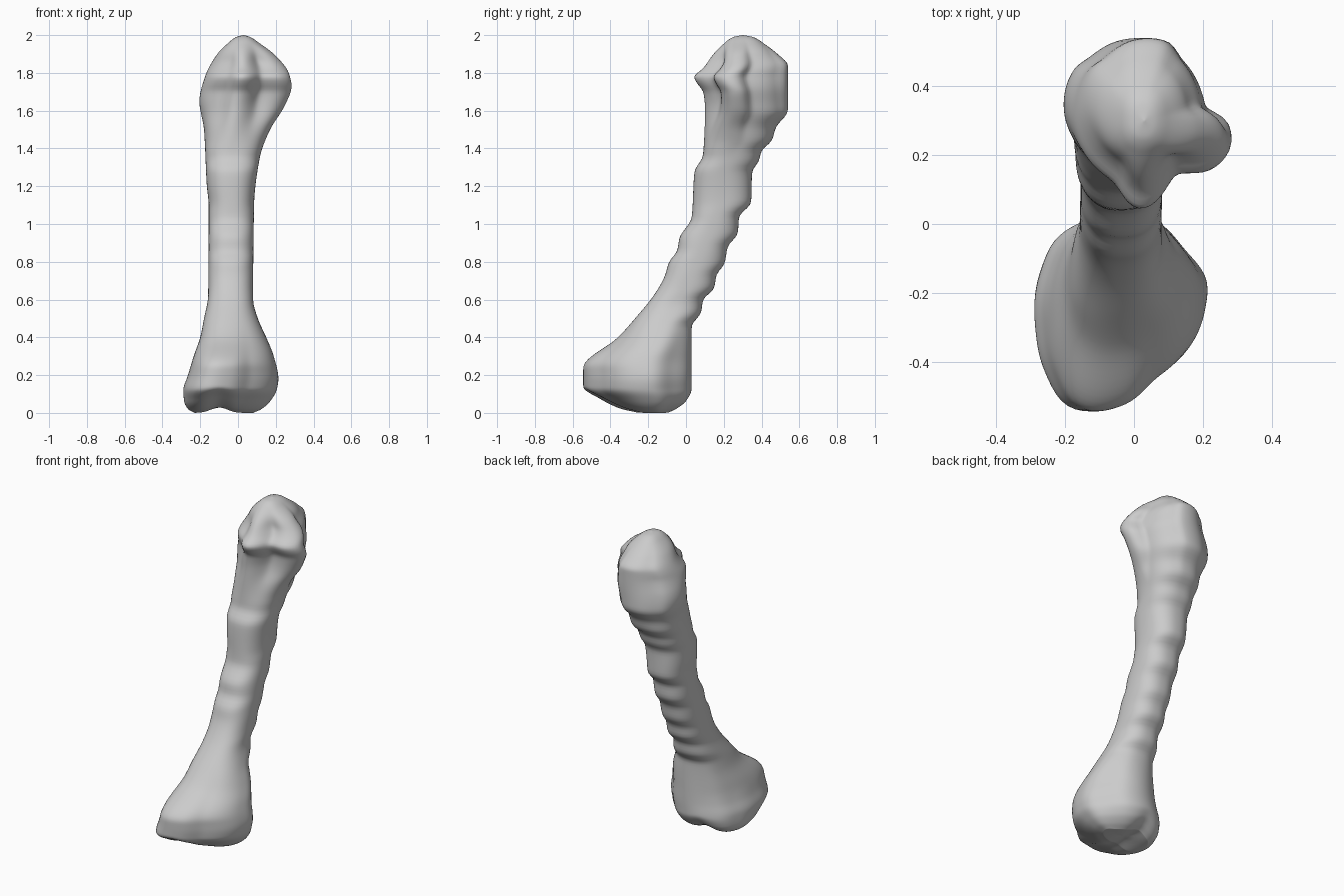
import bpy
import bmesh
from math import atan2, hypot, cos, sin, pi, exp

cube = bpy.data.objects.get("Cube")
if cube:
    bpy.data.objects.remove(cube, do_unlink=True)

SIDES, RINGS = 80, 150


def smooth_curve(keys):
    """Monotone curve through (position, value) keys."""
    keys = sorted(keys)
    slopes = [(b[1] - a[1]) / (b[0] - a[0]) for a, b in zip(keys, keys[1:])]
    tangents = [slopes[0]]
    for left, right in zip(slopes, slopes[1:]):
        tangents.append(2 * left * right / (left + right) if left * right > 0 else 0)
    tangents.append(slopes[-1])

    def evaluate(t):
        i = 0
        while i < len(slopes) - 1 and t > keys[i + 1][0]:
            i += 1
        width = keys[i + 1][0] - keys[i][0]
        u = min(max((t - keys[i][0]) / width, 0), 1)
        blend = u * u * (3 - 2 * u)
        return (keys[i][1] * (1 - blend) + keys[i + 1][1] * blend
                + width * u * (1 - u) * ((1 - u) * tangents[i] - u * tangents[i + 1]))
    return evaluate


def radial_outline(points):
    """Turn a top outline into a radius by angle, scaled to a unit box."""
    xs, ys = zip(*points)
    mid_x, mid_y = (min(xs) + max(xs)) / 2, (min(ys) + max(ys)) / 2
    half_x, half_y = (max(xs) - min(xs)) / 2, (max(ys) - min(ys)) / 2
    polar = []
    for x, y in points:
        u, v = (x - mid_x) / half_x, (y - mid_y) / half_y
        polar.append((atan2(v, u), hypot(u, v)))
    return smooth_curve([(a + turn * 2 * pi, r) for turn in (-1, 0, 1) for a, r in polar])


def ramp(start, end, t):
    u = min(max((t - start) / (end - start), 0), 1)
    return u * u * (3 - 2 * u)


# Cross-section outlines of the two knobs
head_outline = radial_outline([
    (-.205, .33), (-.17, .45), (-.12, .485), (-.03, .54), (.09, .54), (.14, .48), (.21, .33),
    (.28, .28), (.285, .22), (.24, .17), (.12, .15), (0, .05), (-.08, .13), (-.16, .2)])
foot_outline = radial_outline([
    (-.29, -.28), (-.275, -.14), (-.22, -.02), (-.14, .03), (.05, .03), (.14, -.06), (.205, -.15),
    (.2, -.25), (.06, -.45), (-.05, -.54), (-.2, -.54), (-.26, -.44)])

# Extents of the bone at each height
low_x = smooth_curve([
    (0, -.23), (.02, -.265), (.06, -.285), (.12, -.29), (.2, -.265), (.3, -.235), (.4, -.2),
    (.5, -.18), (.62, -.158), (1.1, -.155), (1.2, -.165), (1.5, -.18), (1.65, -.205),
    (1.78, -.175), (1.9, -.11), (1.96, -.05), (1.99, -.01), (2, .028)])
high_x = smooth_curve([
    (0, .08), (.02, .125), (.06, .17), (.12, .205), (.18, .215), (.3, .19), (.4, .15),
    (.5, .105), (.6, .08), (1.1, .085), (1.35, .115), (1.5, .17), (1.62, .245),
    (1.73, .285), (1.8, .27), (1.9, .19), (1.96, .11), (1.99, .065), (2, .032)])
front_y = smooth_curve([
    (0, -.28), (.02, -.36), (.07, -.46), (.13, -.545), (.24, -.545), (.4, -.36), (.5, -.27),
    (.63, -.165), (.73, -.11), (.8, -.09), (.86, -.045), (.93, -.035), (.98, 0), (1.03, .03),
    (1.28, .045), (1.36, .09), (1.6, .1), (1.7, .09), (1.74, .06), (1.78, .04), (1.82, .085),
    (1.9, .145), (1.95, .195), (1.99, .25), (2, .298)])
back_y = smooth_curve([
    (0, -.08), (.02, -.04), (.06, .005), (.12, .03), (.46, .03), (.53, .08), (.6, .09),
    (.66, .15), (.73, .16), (.79, .205), (.88, .22), (.95, .275), (1.04, .28), (1.11, .345),
    (1.28, .35), (1.33, .385), (1.39, .4), (1.44, .455), (1.51, .475), (1.6, .54),
    (1.84, .54), (1.9, .485), (1.95, .42), (1.99, .355), (2, .302)])


def section(z):
    """Points of one ring: a rounded shaft blending into the knob outlines."""
    head = ramp(1.35, 1.72, z) * (1 - ramp(1.85, 2, z))
    foot = 1 - ramp(.2, .6, z)
    ring = []
    for i in range(SIDES):
        a = 2 * pi * i / SIDES - pi
        shaft = (abs(cos(a)) ** 2.4 + abs(sin(a)) ** 2.4) ** (-1 / 2.4)
        r = shaft * (1 - head - foot) + head_outline(a) * head + foot_outline(a) * foot
        ring.append((r * cos(a), r * sin(a)))

    def fit(values, low, high):
        least, most = min(values), max(values)
        return [low + (v - least) / (most - least) * (high - low) for v in values]
    xs, ys = zip(*ring)
    return list(zip(fit(xs, low_x(z), high_x(z)), fit(ys, front_y(z), back_y(z))))


# Rings: underside from its centre outwards, then up the bone
base = section(0)
centre_x, centre_y = (sum(axis) / SIDES for axis in zip(*base))
rings = []
for scale in (.03, .2, .4, .6, .8, .9):
    rings.append([(centre_x + (x - centre_x) * scale, centre_y + (y - centre_y) * scale, 0)
                  for x, y in base])
for i in range(RINGS + 1):
    z = 1 - cos(pi * i / RINGS)
    rings.append([(x, y, z) for x, y in section(z)])

bm = bmesh.new()
loops = []
for ring in rings:
    loop = []
    for x, y, z in ring:
        # Shallow groove between the two underside lobes
        groove = .03 * exp(-((x + .1) / .06) ** 2) * (1 - ramp(0, .2, z))
        loop.append(bm.verts.new((x, y, z + groove)))
    loops.append(loop)
for lower, upper in zip(loops, loops[1:]):
    for i in range(SIDES):
        j = (i + 1) % SIDES
        bm.faces.new((lower[i], lower[j], upper[j], upper[i]))
bm.faces.new(loops[0][::-1])
bm.faces.new(loops[-1])
bmesh.ops.recalc_face_normals(bm, faces=bm.faces[:])
mesh = bpy.data.meshes.new("bone")
bm.to_mesh(mesh)
bm.free()
bone = bpy.data.objects.new("bone", mesh)
bpy.context.collection.objects.link(bone)

# Soften the surface slightly
soften = bone.modifiers.new("soften", "SMOOTH")
soften.factor = .5
soften.iterations = 4

grey = bpy.data.materials.new("bone grey")
grey.use_nodes = True
colour = (.6, .6, .6, 1)
grey.diffuse_color = colour
grey.node_tree.nodes["Principled BSDF"].inputs["Base Color"].default_value = colour
mesh.materials.append(grey)

bpy.context.view_layer.objects.active = bone
bone.select_set(True)
bpy.ops.object.shade_smooth()
